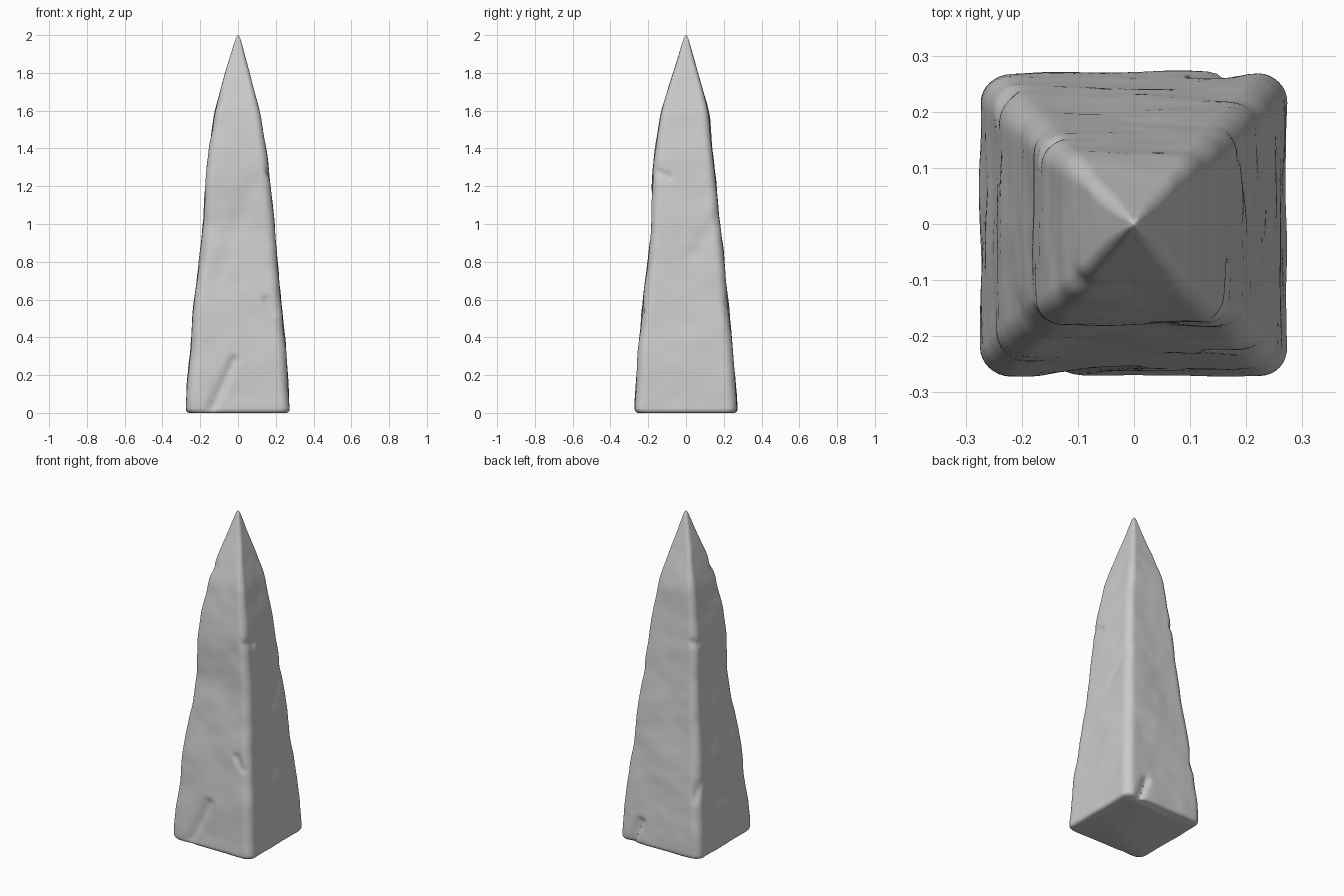
import bpy, bmesh, math
from mathutils import Vector, noise

if "Cube" in bpy.data.objects:
    bpy.data.objects.remove(bpy.data.objects["Cube"])

# z, left x, right x, front y, back y
PROFILE = [
    (0.00, -.274, .276, -.271, .270), (0.20, -.264, .264, -.262, .258),
    (0.40, -.248, .246, -.246, .242), (0.60, -.230, .226, -.226, .221),
    (0.80, -.206, .210, -.203, .201), (1.00, -.185, .191, -.182, .179),
    (1.25, -.168, .167, -.178, .156), (1.40, -.155, .149, -.160, .141),
    (1.60, -.121, .117, -.134, .120), (1.70, -.096, .088, -.101, .094),
    (1.80, -.067, .062, -.067, .063), (1.90, -.037, .035, -.037, .035),
    (1.97, -.018, .018, -.018, .018), (2.00, -.004, .004, -.004, .004)]

# chisel marks: start, end, width, depth
GOUGES = [
    ((-.14, -.27, .03), (-.02, -.25, .28), .022, .018),
    ((.15, -.23, .60), (.19, -.22, .53), .018, .014),
    ((.17, -.16, 1.28), (.17, -.09, 1.25), .018, .012),
    ((.19, .27, .00), (.13, .27, .14), .022, .025),
    ((-.24, .25, .36), (-.22, .20, .44), .025, .013),
    ((-.12, -.12, 1.66), (-.10, -.13, 1.68), .035, .016),
    ((-.20, -.18, .82), (-.18, -.20, 1.00), .05, .010),
    ((.08, -.18, 1.20), (-.10, -.20, .75), .05, .006),
    ((-.15, .15, 1.28), (-.16, .12, 1.26), .02, .010),
    ((.19, .16, 1.02), (.21, .05, .85), .04, .006)]


def lookup(z):
    z = min(max(z, 0), 2)
    for a, b in zip(PROFILE, PROFILE[1:]):
        if z <= b[0]:
            t = (z - a[0]) / (b[0] - a[0])
            return [p + (q - p) * t for p, q in zip(a[1:], b[1:])]


def bounds(z):
    step = min(.02, (2 - z) / 2)
    samples = [lookup(z + i * step) for i in (-2, -1, 0, 1, 2)]
    return [sum(v) / 5 for v in zip(*samples)]


def rounded_square(r, side=24, arc=8):
    pts = []
    for k in range(4):
        ca, sa = math.cos(k * math.pi / 2), math.sin(k * math.pi / 2)
        edge = [(1, -(1 - r) + 2 * (1 - r) * i / side) for i in range(side)]
        for i in range(arc):
            a = i / arc * math.pi / 2
            edge.append((1 - r + r * math.cos(a), 1 - r + r * math.sin(a)))
        pts += [(x * ca - y * sa, x * sa + y * ca) for x, y in edge]
    return pts


def weather(p):
    out = Vector((p.x, p.y, 0)).normalized()
    d = .007 * noise.noise(p * 4.5) + .003 * noise.noise(p * 11)
    d *= min(1, (2 - p.z) * 2.5)
    for a, b, width, depth in GOUGES:
        a, b = Vector(a), Vector(b)
        t = max(0, min(1, (p - a).dot(b - a) / (b - a).length_squared))
        dist = (p - a - (b - a) * t).length
        d -= depth * math.exp(-(dist / width) ** 2)
    return p + out * d


# Rings from the softened foot up to the tip
levels = [(0, .018), (.004, .008), (.012, .002)]
levels += [(.022 + 1.96 * i / 150, 0) for i in range(151)] + [(1.992, 0), (1.998, .002)]
bm = bmesh.new()
rings = []
for z, inset in levels:
    x0, x1, y0, y1 = bounds(z)
    ring = []
    for u, v in rounded_square(.19 + .12 * z / 2 + .4 * max(0, z - 1.75) / .25):
        hx, hy = (x1 - x0) / 2 - inset, (y1 - y0) / 2 - inset
        p = weather(Vector(((x0 + x1) / 2 + hx * u, (y0 + y1) / 2 + hy * v, z)))
        ring.append(bm.verts.new(p))
    rings.append(ring)
n = len(rings[0])
for a, b in zip(rings, rings[1:]):
    for i in range(n):
        j = (i + 1) % n
        bm.faces.new((a[i], a[j], b[j], b[i]))
bm.faces.new(rings[0][::-1])
tip = bm.verts.new((0, 0, 2))
for i in range(n):
    bm.faces.new((rings[-1][i], rings[-1][(i + 1) % n], tip))

mesh = bpy.data.meshes.new("stone_spike")
bm.to_mesh(mesh)
bm.free()
obj = bpy.data.objects.new("stone_spike", mesh)
bpy.context.collection.objects.link(obj)
bpy.context.view_layer.objects.active = obj
obj.select_set(True)
bpy.ops.object.shade_smooth_by_angle(angle=math.radians(50))
